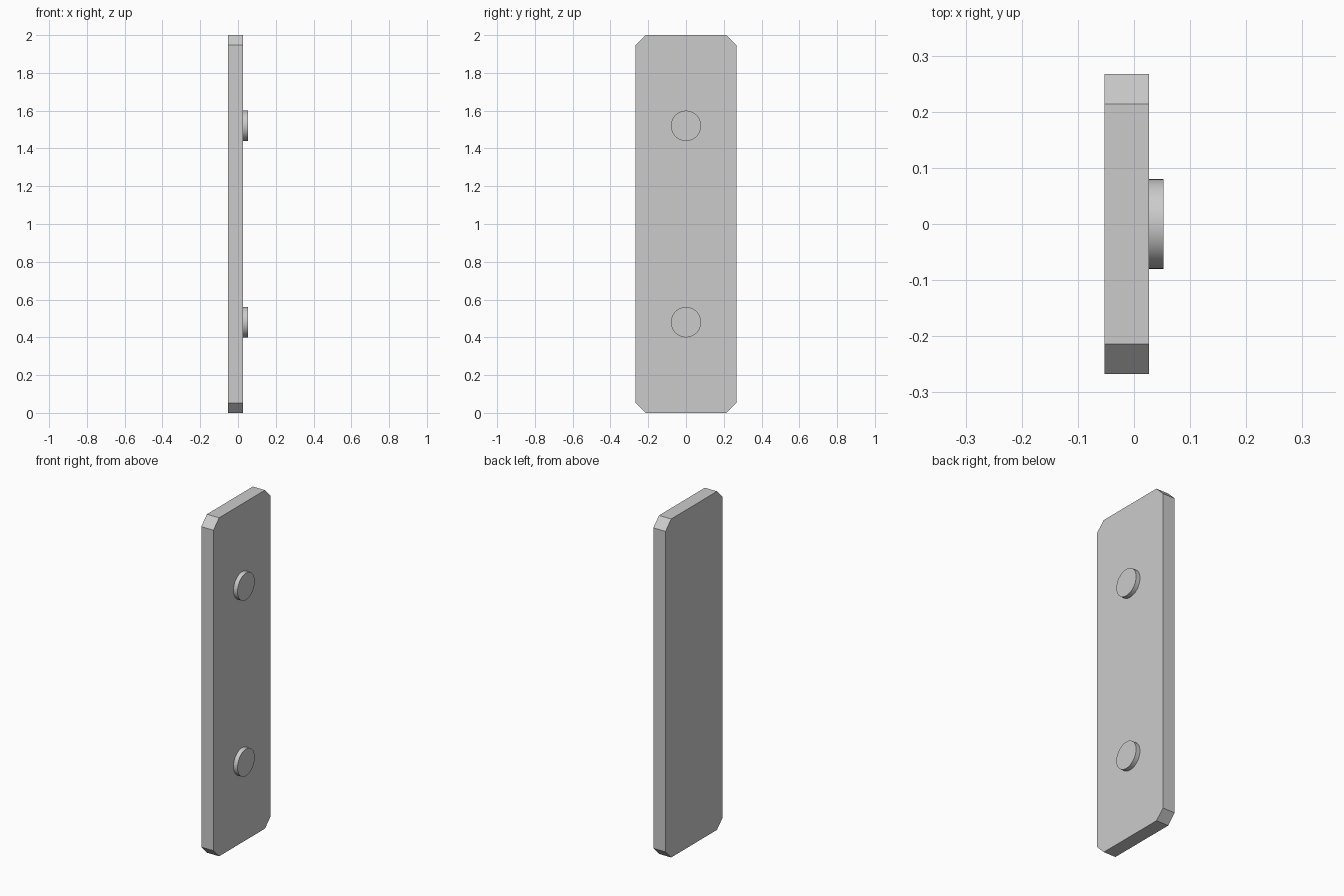
import bpy, bmesh, math

if "Cube" in bpy.data.objects:
    bpy.data.objects.remove(bpy.data.objects["Cube"])

HALF_W, HEIGHT, CHAMFER = 0.267, 2.0, 0.053
X_BACK, X_FACE, X_PEG = -0.053, 0.0265, 0.053
PEG_R = 0.08


def add_object(name, bm):
    bmesh.ops.recalc_face_normals(bm, faces=bm.faces)
    mesh = bpy.data.meshes.new(name)
    bm.to_mesh(mesh)
    bm.free()
    obj = bpy.data.objects.new(name, mesh)
    bpy.context.collection.objects.link(obj)
    return obj


def extrude_x(name, profile, x0, x1):
    """Solid prism from a (y, z) profile, extruded along x."""
    bm = bmesh.new()
    face = bm.faces.new([bm.verts.new((x0, y, z)) for y, z in profile])
    out = bmesh.ops.extrude_face_region(bm, geom=[face], use_keep_orig=True)
    for v in out["geom"]:
        if isinstance(v, bmesh.types.BMVert):
            v.co.x = x1
    return add_object(name, bm)


# Flat plate with four clipped corners
a, b = HALF_W, HALF_W - CHAMFER
lo, hi = CHAMFER, HEIGHT - CHAMFER
extrude_x("plate", [(-b, 0), (b, 0), (a, lo), (a, hi),
                    (b, HEIGHT), (-b, HEIGHT), (-a, hi), (-a, lo)], X_BACK, X_FACE)

# Two round studs on the +x face
for name, z in (("lower_stud", 0.48), ("upper_stud", 1.52)):
    circle = [(PEG_R * math.cos(t * math.tau / 48), z + PEG_R * math.sin(t * math.tau / 48))
              for t in range(48)]
    stud = extrude_x(name, circle, X_FACE, X_PEG)
    bpy.ops.object.select_all(action='DESELECT')
    stud.select_set(True)
    bpy.context.view_layer.objects.active = stud
    bpy.ops.object.shade_smooth_by_angle(angle=math.radians(30))
